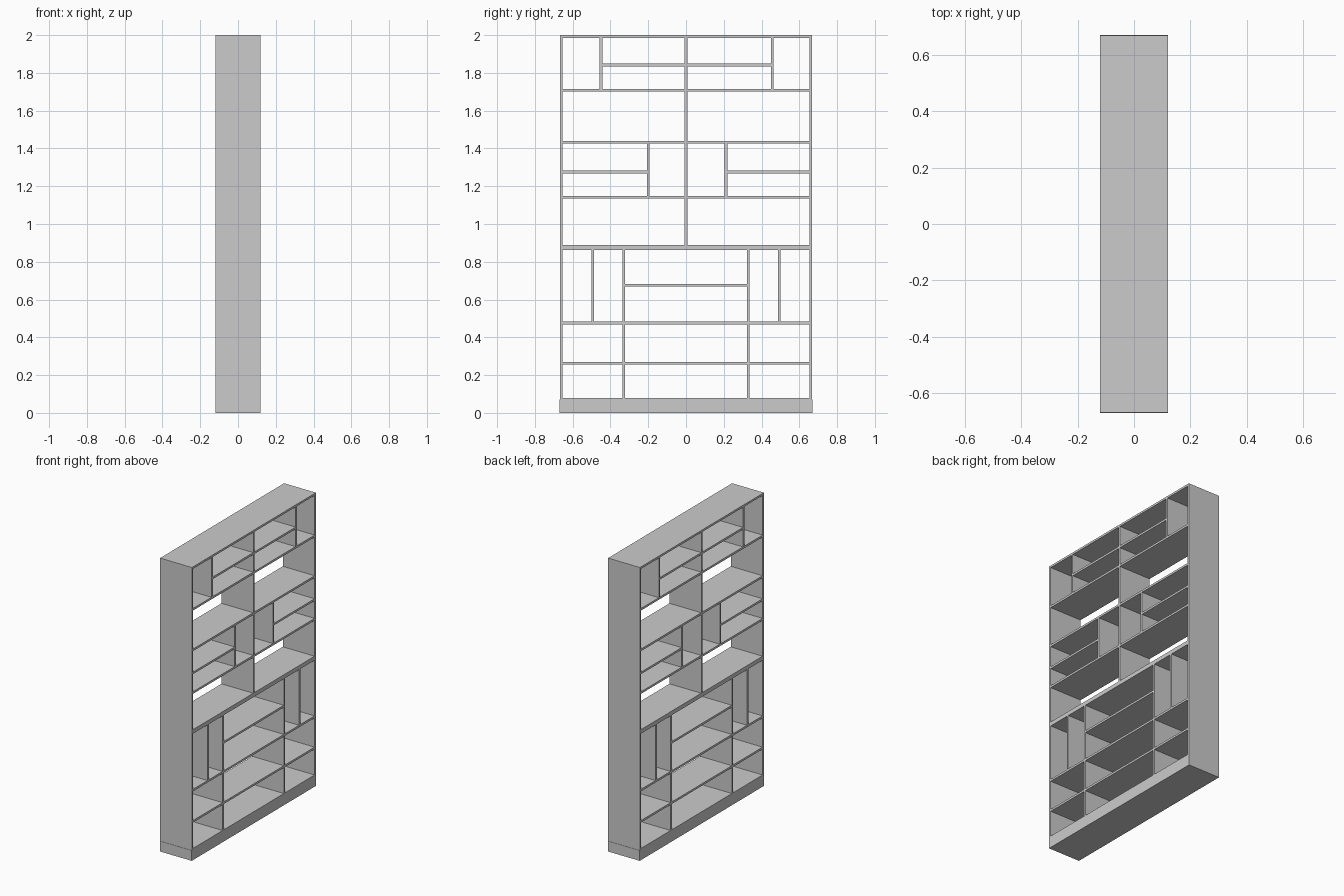
import bpy, bmesh

if "Cube" in bpy.data.objects:
    bpy.data.objects.remove(bpy.data.objects["Cube"])

D = 0.12      # half depth
T = 0.014     # board thickness
W = 0.668     # half width
IN = W - T    # inner half width


def board(name, y0, y1, z0, z1):
    """Full-depth box spanning y0..y1 and z0..z1."""
    me = bpy.data.meshes.new(name)
    bm = bmesh.new()
    bmesh.ops.create_cube(bm, size=1)
    for v in bm.verts:
        v.co.x *= 2 * D
        v.co.y = y0 if v.co.y < 0 else y1
        v.co.z = z0 if v.co.z < 0 else z1
    bm.to_mesh(me)
    bm.free()
    ob = bpy.data.objects.new(name, me)
    bpy.context.collection.objects.link(ob)
    return ob


def shelf(name, y0, y1, z):
    board(name, y0, y1, z - T / 2, z + T / 2)


def upright(name, y, z0, z1):
    board(name, y - T / 2, y + T / 2, z0, z1)


H = T / 2
BASE, SPLIT, TOP = 0.07, 0.876, 2.0

# Plinth and lower cabinet floor
board("plinth", -W - 0.002, W + 0.002, 0, BASE)
board("lower_floor", -IN, IN, BASE, BASE + 0.01)

# Boards at the joint between the two cabinets, and the top
board("lower_top", -IN, IN, SPLIT - T, SPLIT)
board("upper_floor", -IN, IN, SPLIT, SPLIT + T)
board("top_board", -IN, IN, TOP - T, TOP)

# Centre divider of upper cabinet
upright("upper_centre_divider", 0, SPLIT + T, TOP - T)

# Wide shelf in the lower middle bay
LD = 0.33
shelf("lower_middle_shelf", -LD + H, LD - H, 0.675)
for z in (0.263, 0.476):
    shelf("lower_centre_shelf", -LD + H, LD - H, z)

for side, s in (("left", -1), ("right", 1)):
    def span(a, b):
        return sorted((s * a, s * b))

    # Outer side panels
    board(f"lower_side_{side}", *span(IN, W), BASE, SPLIT)
    board(f"upper_side_{side}", *span(IN, W), SPLIT, TOP)

    # Lower cabinet dividers and side shelves
    upright(f"lower_divider_{side}", s * LD, BASE + 0.01, SPLIT - T)
    upright(f"lower_small_divider_{side}", s * 0.493, 0.476 + H, SPLIT - T)
    for z in (0.263, 0.476):
        shelf(f"lower_side_shelf_{side}", *span(LD + H, IN), z)

    # Upper cabinet main shelves
    for z in (1.141, 1.432, 1.709):
        shelf(f"upper_shelf_{side}", *span(H, IN), z)

    # Upper cabinet partial dividers and short shelves
    top_y = 0.45 if s < 0 else 0.456
    mid_y = 0.20 if s < 0 else 0.212
    upright(f"top_divider_{side}", s * top_y, 1.709 + H, TOP - T)
    shelf(f"top_short_shelf_{side}", *span(H, top_y - H), 1.842)
    upright(f"middle_divider_{side}", s * mid_y, 1.141 + H, 1.432 - H)
    shelf(f"middle_short_shelf_{side}", *span(mid_y + H, IN), 1.275)
